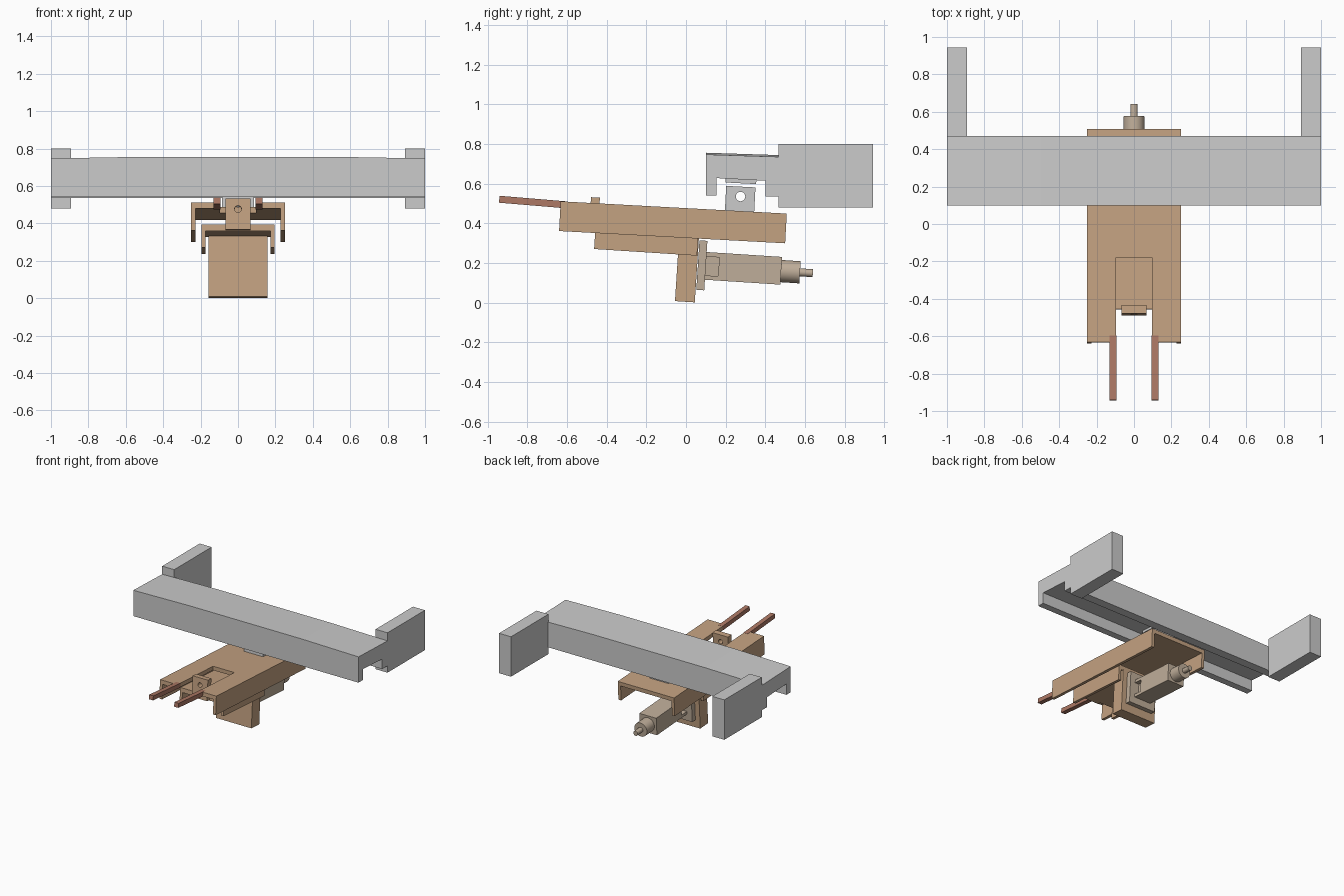
import bpy, bmesh, math

if "Cube" in bpy.data.objects:
    bpy.data.objects.remove(bpy.data.objects["Cube"])

def material(name, rgb):
    m = bpy.data.materials.new(name)
    m.diffuse_color = (*rgb, 1)
    m.use_nodes = True
    m.node_tree.nodes["Principled BSDF"].inputs["Base Color"].default_value = m.diffuse_color
    return m

BROWN = material("brown", (0.55, 0.36, 0.22))
TAN = material("tan", (0.52, 0.42, 0.32))
RED = material("red_brown", (0.42, 0.19, 0.13))

def finish(name, bm, mat=None, center=(0, 0, 0), tilt=0):
    bmesh.ops.recalc_face_normals(bm, faces=bm.faces)
    me = bpy.data.meshes.new(name)
    bm.to_mesh(me)
    bm.free()
    ob = bpy.data.objects.new(name, me)
    bpy.context.collection.objects.link(ob)
    ob.location = center
    ob.rotation_euler = (math.radians(-tilt), 0, 0)
    if mat:
        me.materials.append(mat)
    return ob

def box(name, center, size, tilt=0, mat=None):
    bm = bmesh.new()
    bmesh.ops.create_cube(bm, size=1)
    bmesh.ops.scale(bm, vec=size, verts=bm.verts)
    return finish(name, bm, mat, center, tilt)

def loft(sections):
    """Skin a closed profile through several stations."""
    bm = bmesh.new()
    rings = [[bm.verts.new(p) for p in s] for s in sections]
    n = len(rings[0])
    for a, b in zip(rings, rings[1:]):
        for i in range(n):
            j = (i + 1) % n
            bm.faces.new((a[i], a[j], b[j], b[i]))
    bm.faces.new(rings[0])
    bm.faces.new(rings[-1])
    return bm

def channel(name, center, size, top, side, tilt, mat):
    """Inverted U channel running along y."""
    w, l, h = (s / 2 for s in size)
    prof = [(-w, -h), (-w, h), (w, h), (w, -h), (w - side, -h),
            (w - side, h - top), (side - w, h - top), (side - w, -h)]
    bm = loft([[(x, y, z) for x, z in prof] for y in (-l, l)])
    return finish(name, bm, mat, center, tilt)

def cylinder(name, center, r, length, axis, tilt=0, mat=None):
    bm = bmesh.new()
    bmesh.ops.create_cone(bm, cap_ends=True, segments=32, radius1=r, radius2=r, depth=length)
    ob = finish(name, bm, mat, center)
    ob.rotation_euler = (0, math.pi / 2, 0) if axis == 'x' else (math.pi / 2 - math.radians(tilt), 0, 0)
    bpy.context.view_layer.objects.active = ob
    ob.select_set(True)
    bpy.ops.object.shade_smooth_by_angle()
    ob.select_set(False)
    return ob

def cut(ob, cutter):
    m = ob.modifiers.new("cut", 'BOOLEAN')
    m.operation, m.object, m.solver = 'DIFFERENCE', cutter, 'EXACT'
    bpy.context.view_layer.update()
    mesh = bpy.data.meshes.new_from_object(ob.evaluated_get(bpy.context.evaluated_depsgraph_get()))
    ob.modifiers.clear()
    ob.data = mesh
    bpy.data.objects.remove(cutter)

# Slightly bowed cross beam
beam = [(0.10, 0.54), (0.10, 0.747), (0.47, 0.735), (0.47, 0.535),
        (0.40, 0.535), (0.40, 0.615), (0.155, 0.628), (0.155, 0.54)]
stations = [(-1, 0), (-0.5, 1), (0.5, 1), (1, 0)]
finish("cross_beam", loft([[(x, y, z + (0.009 * k if z > 0.7 else 0)) for y, z in beam]
                           for x, k in stations]))

# End plates
for s, n in ((-1, "left"), (1, "right")):
    box(n + "_end_plate", (s * 0.947, 0.705, 0.64), (0.106, 0.475, 0.32))

# Pivot lug under the beam
box("pivot_pad", (0, 0.277, 0.612), (0.17, 0.155, 0.02), 3)
lug = box("pivot_lug", (0, 0.273, 0.515), (0.17, 0.148, 0.14), 3)
cut(lug, cylinder("cutter", (0, 0.275, 0.535), 0.024, 0.5, 'x'))

# Long tilted channel with an open slot at the front
body = channel("main_channel", (0, -0.066, 0.405), (0.5, 1.142, 0.15), 0.032, 0.024, 3.1, BROWN)
cut(body, box("cutter", (0, -0.48, 0.45), (0.19, 0.6, 0.4)))

# Prongs
for s, n in ((-1, "left"), (1, "right")):
    box(n + "_prong", (s * 0.112, -0.77, 0.507), (0.037, 0.345, 0.035), 4.8, RED)

# Lower channel and upright front tab
channel("lower_channel", (0, -0.2, 0.316), (0.39, 0.52, 0.125), 0.035, 0.022, 3.7, BROWN)
tab = box("front_tab", (0, -0.462, 0.448), (0.136, 0.045, 0.165), 3.7, BROWN)
cut(tab, cylinder("cutter", (0, -0.462, 0.475), 0.018, 0.3, 'y', 3.7))

# Hanging plates
box("hanging_plate", (0, 0.005, 0.17), (0.315, 0.1, 0.332), 3.7, BROWN)
box("backing_plate", (0, 0.08, 0.188), (0.24, 0.04, 0.25), 3.7, TAN)

# Actuator: housing with side pockets, collar and rod
housing = box("actuator_housing", (0, 0.288, 0.173), (0.15, 0.385, 0.14), 3.7, TAN)
for s in (-1, 1):
    cut(housing, box("cutter", (s * 0.075, 0.125, 0.183), (0.07, 0.08, 0.095), 3.7))
cylinder("actuator_collar", (0, 0.525, 0.156), 0.056, 0.1, 'y', 3.7, TAN)
cylinder("actuator_rod", (0, 0.6, 0.151), 0.02, 0.08, 'y', 3.7, TAN)
